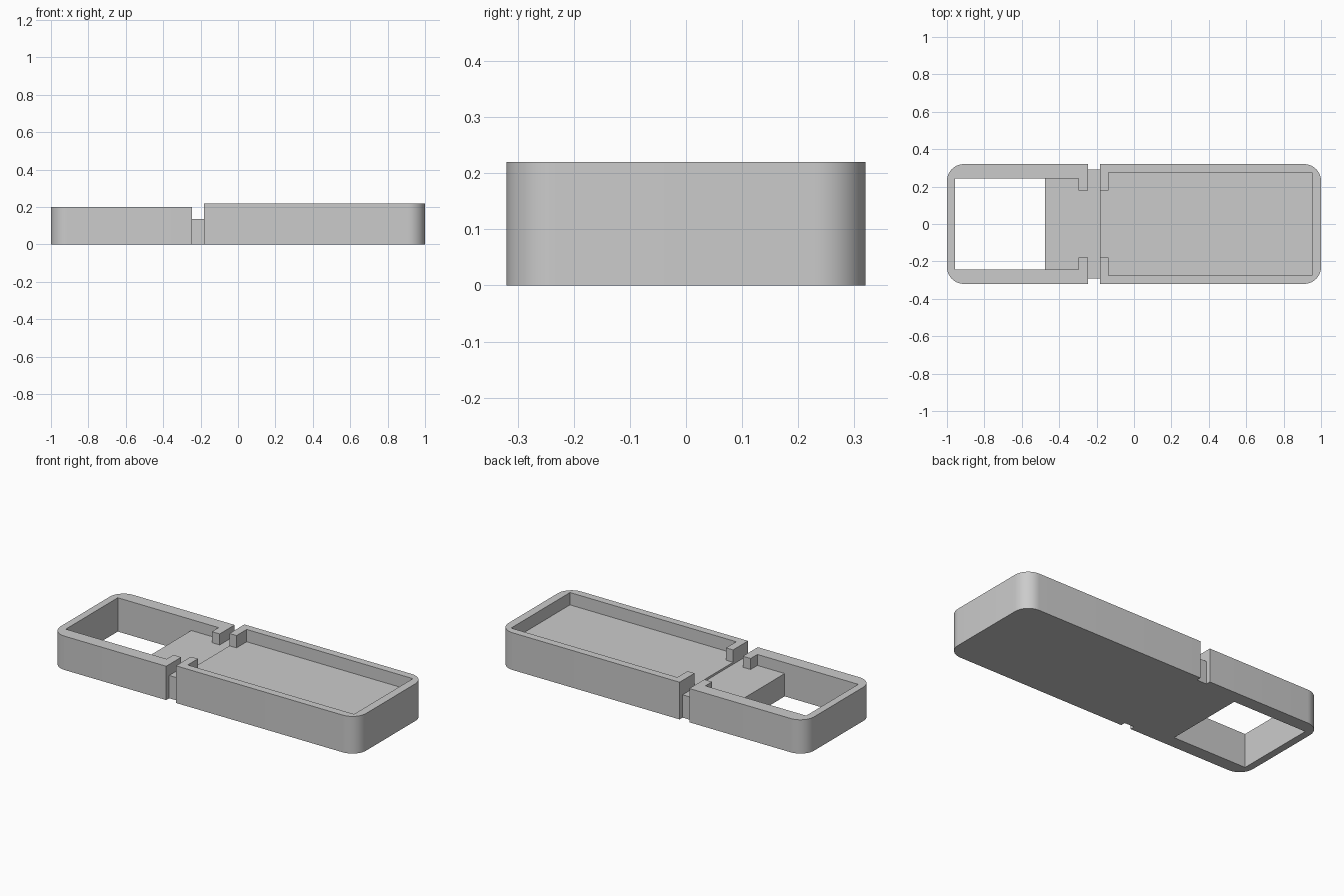
import bpy, bmesh
from math import sin, cos, pi, radians

cube = bpy.data.objects.get("Cube")
if cube:
    bpy.data.objects.remove(cube, do_unlink=True)

grey = bpy.data.materials.new("plain_grey")
grey.use_nodes = True
colour = (0.6, 0.6, 0.6, 1)
grey.diffuse_color = colour
grey.node_tree.nodes["Principled BSDF"].inputs["Base Color"].default_value = colour

HALF_WIDTH = 0.32
CORNER = 0.09
POST_Y = 0.18      # inner face of the small posts beside the hinge
BRIDGE_Y = 0.292
LEFT_SEAM, RIGHT_SEAM = -0.246, -0.182


def extrude_symmetric(name, half, height):
    """Mirror a half outline across y = 0 and extrude it up from the ground."""
    outline = half + [(x, -y) for x, y in reversed(half)]
    bm = bmesh.new()
    face = bm.faces.new([bm.verts.new((x, y, 0)) for x, y in outline])
    top = bmesh.ops.extrude_face_region(bm, geom=[face], use_keep_orig=True)["geom"]
    verts = [g for g in top if isinstance(g, bmesh.types.BMVert)]
    bmesh.ops.translate(bm, verts=verts, vec=(0, 0, height))
    bmesh.ops.recalc_face_normals(bm, faces=bm.faces)
    mesh = bpy.data.meshes.new(name)
    bm.to_mesh(mesh)
    bm.free()
    mesh.materials.append(grey)
    obj = bpy.data.objects.new(name, mesh)
    bpy.context.collection.objects.link(obj)
    bpy.ops.object.select_all(action="DESELECT")
    obj.select_set(True)
    bpy.context.view_layer.objects.active = obj
    bpy.ops.object.shade_smooth_by_angle(angle=radians(30))
    return obj


def rim(name, side, seam, post_x, inner_end, inner_y, height):
    """C-shaped wall, rounded at its outer end, with posts at the open end."""
    arc = [(side * (1 - CORNER + CORNER * cos(a)), HALF_WIDTH - CORNER + CORNER * sin(a))
           for a in (i * pi / 24 for i in range(13))]
    half = arc + [(seam, HALF_WIDTH), (seam, POST_Y), (post_x, POST_Y),
                  (post_x, inner_y), (inner_end, inner_y)]
    return extrude_symmetric(name, half, height)


# Walls of the two trays
rim("short_tray_wall", -1, LEFT_SEAM, -0.297, -0.957, 0.243, 0.20)
rim("long_tray_wall", 1, RIGHT_SEAM, -0.136, 0.952, 0.275, 0.22)

# Floor of the short tray, running on into the connecting bridge
extrude_symmetric("short_tray_floor_and_bridge", [
    (-0.476, 0.243), (-0.297, 0.243), (-0.297, POST_Y), (LEFT_SEAM, POST_Y),
    (LEFT_SEAM, BRIDGE_Y), (RIGHT_SEAM, BRIDGE_Y)], 0.135)

# Floor of the long tray
extrude_symmetric("long_tray_floor", [
    (RIGHT_SEAM, POST_Y), (-0.136, POST_Y), (-0.136, 0.275), (0.952, 0.275)], 0.147)
